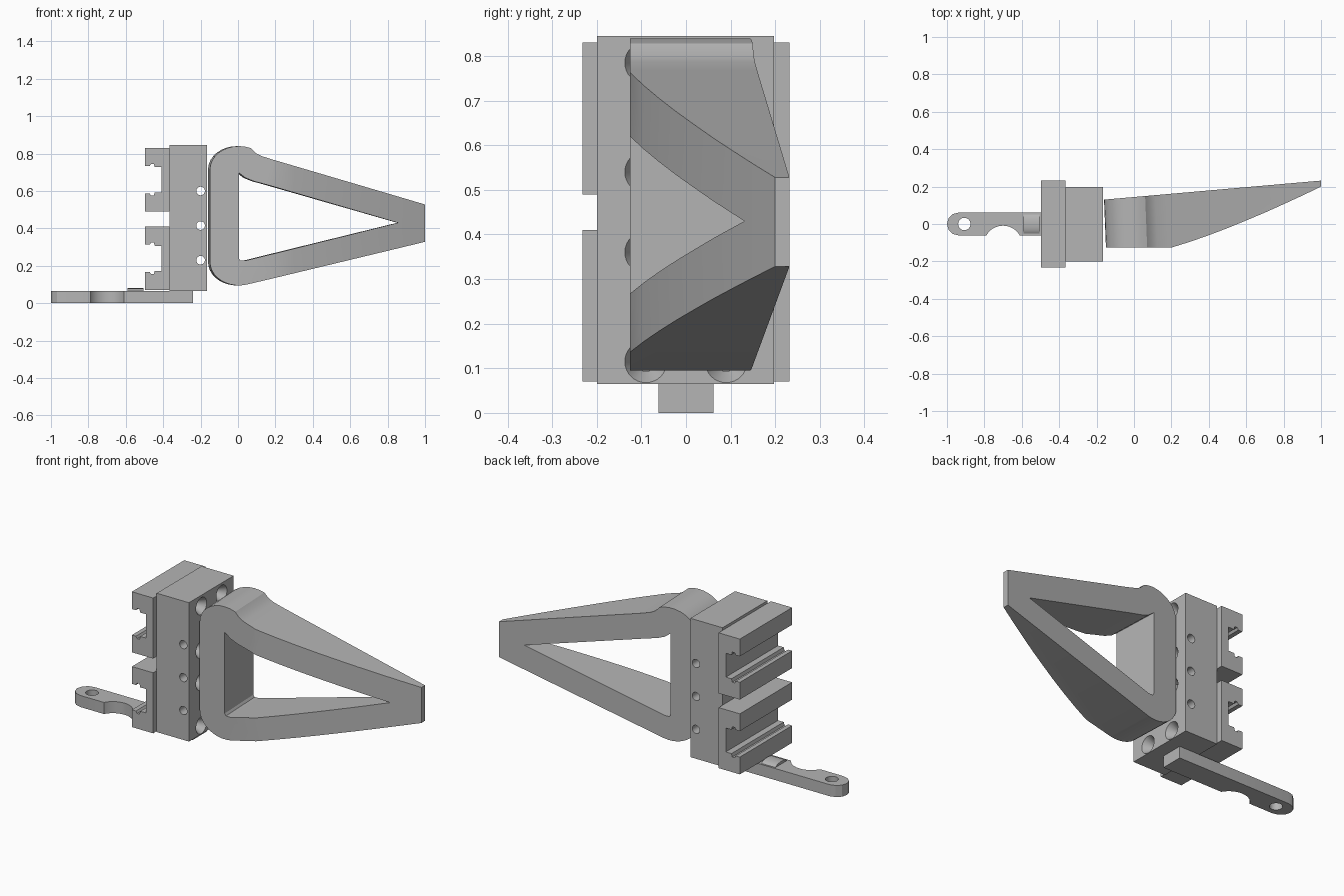
import bpy, bmesh, math
from mathutils import Matrix, Vector

cube = bpy.data.objects.get("Cube")
if cube:
    bpy.data.objects.remove(cube, do_unlink=True)

grey = bpy.data.materials.new("plain grey")
grey.use_nodes = True
grey.diffuse_color = (0.46, 0.46, 0.46, 1)
grey.node_tree.nodes["Principled BSDF"].inputs["Base Color"].default_value = (0.46, 0.46, 0.46, 1)


def to_object(name, bm):
    bmesh.ops.recalc_face_normals(bm, faces=bm.faces)
    mesh = bpy.data.meshes.new(name)
    bm.to_mesh(mesh)
    bm.free()
    mesh.materials.append(grey)
    obj = bpy.data.objects.new(name, mesh)
    bpy.context.collection.objects.link(obj)
    return obj


def prism(name, outline, axis, low, high, shear=0):
    """Extrude a closed outline along an axis, with an optional lean in x."""
    def place(p, t):
        a, b = p
        return {"x": (t, a, b), "y": (a - shear * t, t, b), "z": (a, b, t)}[axis]
    bm = bmesh.new()
    base = [bm.verts.new(place(p, low)) for p in outline]
    top = [bm.verts.new(place(p, high)) for p in outline]
    bm.faces.new(base)
    bm.faces.new(top[::-1])
    for i in range(len(base)):
        j = (i + 1) % len(base)
        bm.faces.new((base[i], base[j], top[j], top[i]))
    return to_object(name, bm)


def box(name, low, high):
    x0, y0, z0 = low
    x1, y1, z1 = high
    return prism(name, [(x0, y0), (x1, y0), (x1, y1), (x0, y1)], "z", z0, z1)


def rod(centre, axis, length, r1, r2=None, sides=32):
    bm = bmesh.new()
    bmesh.ops.create_cone(bm, cap_ends=True, segments=sides, radius1=r1,
                          radius2=r1 if r2 is None else r2, depth=length)
    turn = Vector((0, 0, 1)).rotation_difference(Vector(axis)).to_matrix().to_4x4()
    bmesh.ops.transform(bm, matrix=Matrix.Translation(centre) @ turn, verts=bm.verts)
    return to_object("cutter", bm)


def combine(obj, cutters, operation="DIFFERENCE"):
    """Apply booleans and remove the cutters."""
    for cutter in cutters:
        cutter.hide_render = True
        mod = obj.modifiers.new("cut", "BOOLEAN")
        mod.operation, mod.solver, mod.object = operation, "EXACT", cutter
    graph = bpy.context.evaluated_depsgraph_get()
    obj.data = bpy.data.meshes.new_from_object(obj.evaluated_get(graph))
    obj.modifiers.clear()
    for cutter in cutters:
        bpy.data.objects.remove(cutter, do_unlink=True)


def smooth(obj, angle=25):
    bpy.ops.object.select_all(action="DESELECT")
    obj.select_set(True)
    bpy.context.view_layer.objects.active = obj
    bpy.ops.object.shade_smooth_by_angle(angle=math.radians(angle))


def arc(cx, cz, rx, rz, start, end, steps=10):
    angles = [math.radians(start + (end - start) * i / steps) for i in range(steps + 1)]
    return [(cx + rx * math.cos(a), cz + rz * math.sin(a)) for a in angles]


# Mounting block with side holes and countersunk screw holes
block = box("mounting_block", (-0.365, -0.2, 0.065), (-0.165, 0.197, 0.845))
cutters = [rod((-0.2, 0, z), (0, 1, 0), 0.6, 0.023) for z in (0.23, 0.415, 0.6)]
for z in (0.115, 0.36, 0.54, 0.785):
    for y in (-0.09, 0.09):
        cutters.append(rod((-0.185, y, z), (1, 0, 0), 0.05, 0.022, 0.05))
        cutters.append(rod((-0.24, y, z), (1, 0, 0), 0.14, 0.022))
combine(block, cutters)
smooth(block)

# Two rail clips: half of the C profile, mirrored about its middle
half = [(-0.365, 0), (-0.497, 0), (-0.497, 0.097), (-0.472, 0.097), (-0.465, 0.085),
        (-0.45, 0.085), (-0.445, 0.103), (-0.41, 0.103)]
profile = half + [(x, 0.34 - z) for x, z in reversed(half)]
for name, base in (("lower_rail_clip", 0.07), ("upper_rail_clip", 0.49)):
    prism(name, [(x, z + base) for x, z in profile], "y", -0.232, 0.232)

# Open triangular handle: loop, window, then trimmed to its plan shape
outer = (arc(0, 0.22, 0.155, 0.125, 180, 285)
         + [(1.1, 0.35), (1.1, 0.501), (0.18, 0.768), (0.12, 0.787), (0.09, 0.803)]
         + arc(0, 0.715, 0.155, 0.125, 65, 180))
window = [(0, 0.24), (0.008, 0.228), (0.035, 0.228), (0.86, 0.43), (0.14, 0.636),
          (0.08, 0.652), (0.035, 0.67), (0, 0.697)]
plan = [(-0.3, -0.126), (0.2, -0.126), (0.3, -0.095), (0.4, -0.06), (0.5, -0.022),
        (0.6, 0.019), (0.7, 0.061), (0.8, 0.106), (0.9, 0.152), (1, 0.2),
        (1, 0.232), (-0.3, 0.118)]
handle = prism("handle", outer, "y", -0.3, 0.4, 0.04)
combine(handle, [prism("cutter", window, "y", -0.5, 0.5, 0.04)])
combine(handle, [prism("cutter", plan, "z", -0.2, 1.2)], "INTERSECT")
smooth(handle, 20)

# Latch arm with rounded tip, pin hole and thumb scallop
tip = arc(-0.935, 0, 0.065, 0.062, 90, 270, 6)
arm = prism("latch_arm", tip + [(-0.24, -0.062), (-0.24, 0.062)], "z", 0, 0.065)
combine(arm, [rod((-0.907, 0, 0.03), (0, 0, 1), 0.2, 0.033),
              rod((-0.7, -0.112, 0.03), (0, 0, 1), 0.2, 0.103, sides=48)])
smooth(arm)

# Low curved pad on the arm
pad = prism("arm_pad", arc(0, 0.06, 0.054, 0.02, 0, 180), "x", -0.592, -0.505)
smooth(pad)
